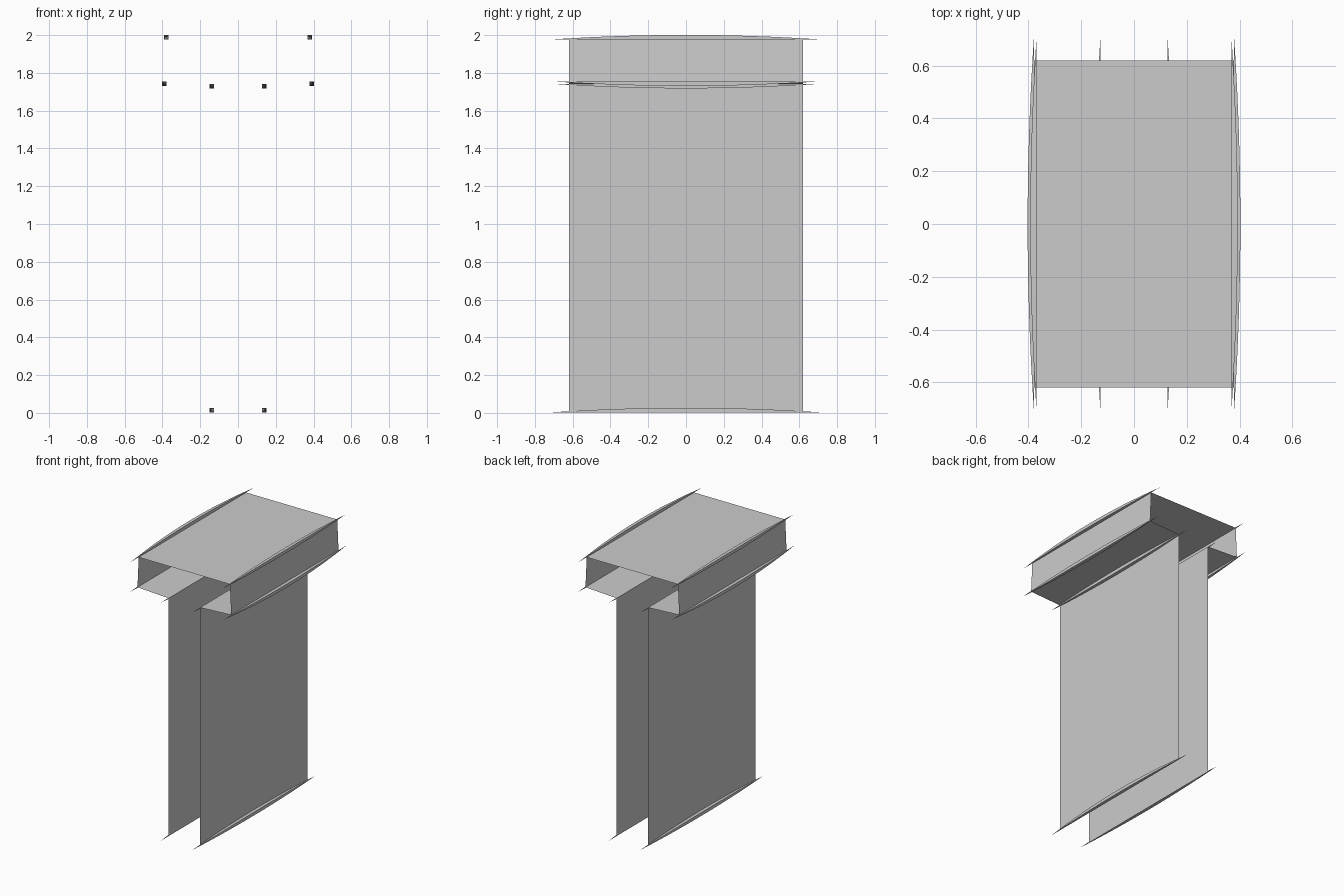
import bpy

if "Cube" in bpy.data.objects:
    bpy.data.objects.remove(bpy.data.objects["Cube"])

# Right half of the open T profile (x, z), from stem foot to top corner,
# with the vertical direction in which each edge rod bulges
corners = [("stem_foot", 0.127, 0.003, 1), ("stem_top", 0.127, 1.742, -1),
           ("arm_bottom", 0.379, 1.755, -1), ("arm_top", 0.369, 1.977, 1)]
HALF_PANEL, HALF_ROD, ROD = 0.62, 0.71, 0.024


def make_object(name, verts, faces):
    mesh = bpy.data.meshes.new(name)
    mesh.from_pydata(verts, [], faces)
    mesh.update()
    obj = bpy.data.objects.new(name, mesh)
    bpy.context.collection.objects.link(obj)
    return obj


def panel(name, a, b):
    """Thin sheet spanning two profile points, extended along y."""
    h = HALF_PANEL
    return make_object(name, [(a[0], -h, a[1]), (b[0], -h, b[1]),
                              (b[0], h, b[1]), (a[0], h, a[1])], [(0, 1, 2, 3)])


def rod(name, x, z, sx, sz, segments=16):
    """Square rod that swells in the middle and tapers to a point at both ends."""
    verts, faces = [], []
    for i in range(1, segments):
        t = 2 * i / segments - 1
        s = ROD * (1 - t * t)
        y = t * HALF_ROD
        verts += [(x, y, z), (x + sx * s, y, z),
                  (x + sx * s, y, z + sz * s), (x, y, z + sz * s)]
    rings = segments - 1
    for r in range(rings - 1):
        for k in range(4):
            n = (k + 1) % 4
            faces.append((4 * r + k, 4 * r + n, 4 * r + 4 + n, 4 * r + 4 + k))
    first = len(verts)
    verts += [(x, -HALF_ROD, z), (x, HALF_ROD, z)]
    last = 4 * (rings - 1)
    for k in range(4):
        n = (k + 1) % 4
        faces.append((first, k, n))
        faces.append((first + 1, last + n, last + k))
    if sx * sz > 0:
        faces = [f[::-1] for f in faces]
    return make_object(name, verts, faces)


# Both sides: walls, arm undersides and edge rods
for side, sx in (("right", 1), ("left", -1)):
    pts = [(sx * x, z) for _, x, z, _ in corners]
    for i, part in enumerate(("stem_wall", "arm_underside", "arm_side")):
        ends = (pts[i], pts[i + 1])
        panel(f"{part}_{side}", *(ends if sx < 0 else ends[::-1]))
    for name, x, z, sz in corners:
        rod(f"{name}_rod_{side}", sx * x, z, sx, sz)

# Top sheet closing the arms
tx, tz = corners[-1][1:3]
panel("top_sheet", (-tx, tz), (tx, tz))
